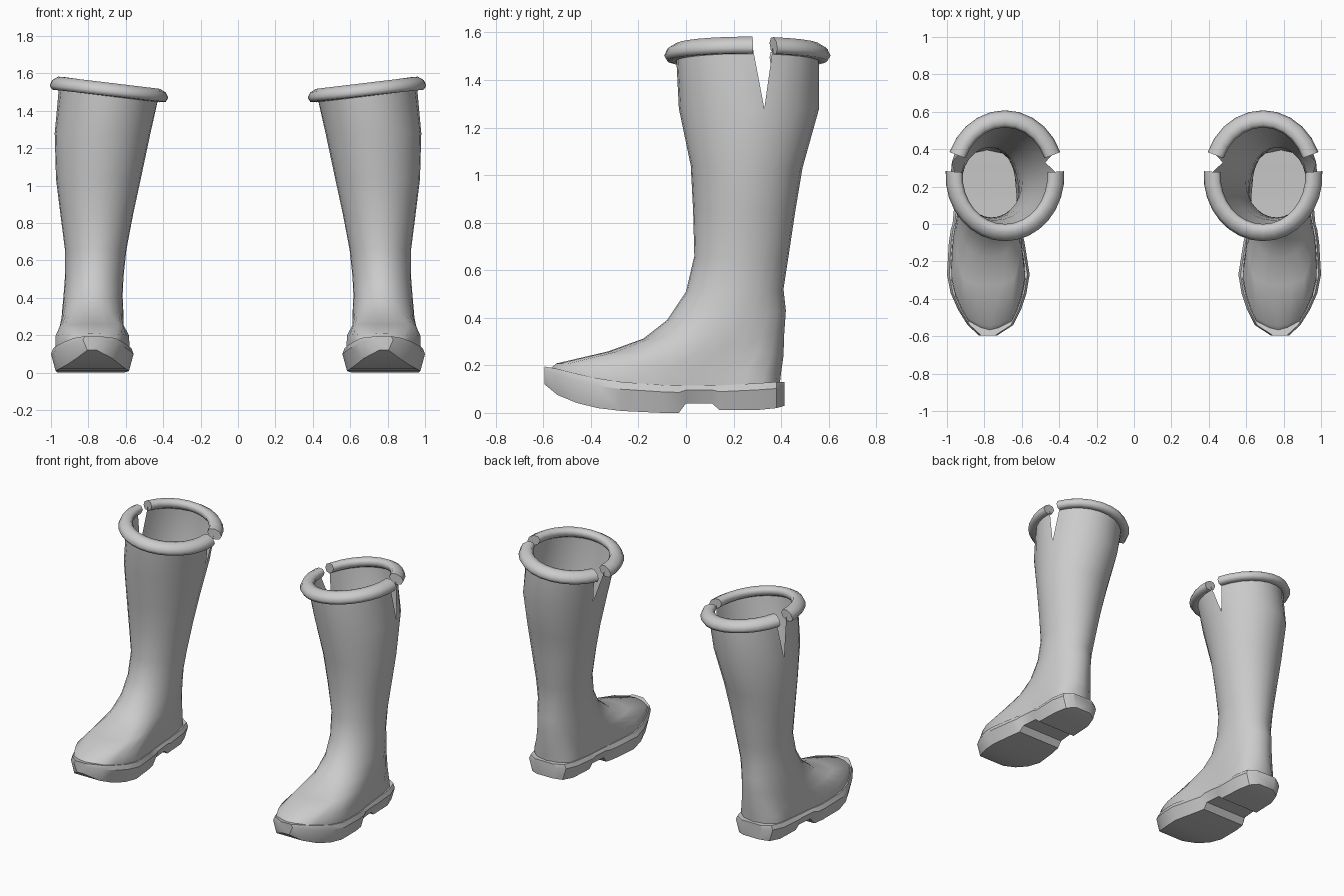
import bpy, bmesh, math
from mathutils import Vector

if "Cube" in bpy.data.objects:
    bpy.data.objects.remove(bpy.data.objects["Cube"])

grey = bpy.data.materials.new("grey rubber")
grey.diffuse_color = (0.6, 0.6, 0.6, 1)
grey.use_nodes = True
grey.node_tree.nodes["Principled BSDF"].inputs["Base Color"].default_value = grey.diffuse_color

SEAM = 0.22  # angle where the front and back panels meet


def finish(name, bm, angle):
    """Turn a bmesh into a mirrored, smooth shaded pair of parts."""
    bmesh.ops.remove_doubles(bm, verts=bm.verts, dist=0.0005)
    bmesh.ops.recalc_face_normals(bm, faces=bm.faces)
    mesh = bpy.data.meshes.new(name)
    bm.to_mesh(mesh)
    bm.free()
    mesh.materials.append(grey)
    ob = bpy.data.objects.new(name, mesh)
    bpy.context.collection.objects.link(ob)
    bpy.ops.object.select_all(action='DESELECT')
    ob.select_set(True)
    bpy.context.view_layer.objects.active = ob
    bpy.ops.object.shade_smooth_by_angle(angle=math.radians(angle))
    mod = ob.modifiers.new("pair", 'MIRROR')
    mod.use_mirror_merge = False


def loft(bm, rows, closed=False, caps=False):
    """Skin a list of point rows with quads."""
    grid = [[bm.verts.new(p) for p in row] for row in rows]
    n = len(grid[0])
    for a, b in zip(grid, grid[1:]):
        for i in range(n if closed else n - 1):
            j = (i + 1) % n
            bm.faces.new((a[i], a[j], b[j], b[i]))
    if caps:
        bm.faces.new(grid[0])
        bm.faces.new(grid[-1])


# Sole stations from toe to heel: y, inner x, outer x, bottom z, top z
STATIONS = [
    (-0.595, 0.73, 0.83, 0.120, 0.195),
    (-0.54, 0.645, 0.89, 0.075, 0.185),
    (-0.46, 0.605, 0.94, 0.042, 0.165),
    (-0.37, 0.575, 0.98, 0.020, 0.145),
    (-0.27, 0.558, 1.00, 0.008, 0.130),
    (-0.10, 0.585, 0.99, 0.000, 0.118),
    (-0.03, 0.60, 0.98, 0.000, 0.115),
    (0.00, 0.60, 0.97, 0.040, 0.115),
    (0.11, 0.61, 0.96, 0.040, 0.115),
    (0.14, 0.61, 0.955, 0.012, 0.115),
    (0.30, 0.62, 0.95, 0.012, 0.125),
    (0.38, 0.645, 0.925, 0.020, 0.130),
    (0.415, 0.70, 0.87, 0.030, 0.130),
]


def foot_at(y):
    """Inner x, outer x and top z of the sole at a given y."""
    y = min(max(y, STATIONS[0][0]), STATIONS[-1][0])
    for a, b in zip(STATIONS, STATIONS[1:]):
        if y <= b[0]:
            t = (y - a[0]) / (b[0] - a[0])
            return [a[k] + (b[k] - a[k]) * t for k in (1, 2, 4)]


# Sole with raised toe, instep recess and heel
bm = bmesh.new()
rows = []
for y, x0, x1, zb, zt in STATIONS:
    zm = zb + (zt - zb) * 0.75
    rows.append([Vector(p) for p in (
        (x0 + 0.025, y, zb), (x0, y, zm), (x0 + 0.012, y, zt),
        (x1 - 0.012, y, zt), (x1, y, zm), (x1 - 0.025, y, zb))])
loft(bm, rows, closed=True, caps=True)
finish("sole", bm, 35)

# Upper rings: front y, front z, back y, back z, inner x, outer x, foot blend
RINGS = [
    (-0.57, 0.185, 0.395, 0.12, 0.575, 0.98, 1.0),
    (-0.545, 0.208, 0.40, 0.17, 0.585, 0.968, 0.9),
    (-0.33, 0.258, 0.41, 0.24, 0.595, 0.955, 0.5),
    (-0.18, 0.312, 0.413, 0.33, 0.605, 0.945, 0.2),
    (-0.08, 0.39, 0.42, 0.43, 0.617, 0.933, 0.0),
    (0.00, 0.51, 0.41, 0.52, 0.612, 0.925, 0.0),
    (0.035, 0.66, 0.43, 0.65, 0.597, 0.925, 0.0),
    (0.03, 0.85, 0.46, 0.85, 0.56, 0.95, 0.0),
    (0.02, 1.04, 0.49, 1.03, 0.52, 0.973, 0.0),
    (-0.03, 1.28, 0.56, 1.28, 0.468, 0.98, 0.0),
]


def angles(front, gap):
    """Angles along the front or back panel, leaving a gap at the seams."""
    if front:
        a, b, n = SEAM - gap, -math.pi - SEAM + gap, 17
    else:
        a, b, n = SEAM + gap, math.pi - SEAM - gap, 11
    return [a + (b - a) * i / (n - 1) for i in range(n)]


def ring_point(ring, ang):
    yf, zf, yb, zb, x0, x1, t = ring
    c, s = math.cos(ang), math.sin(ang)
    y = (yf + yb) / 2 + (yb - yf) / 2 * s
    x = (x0 + x1) / 2 + (x1 - x0) / 2 * c
    z = zf + (zb - zf) * (y - yf) / (yb - yf)
    if t:
        f0, f1, ft = foot_at(y)
        half = (f1 - f0) / 2 - 0.018 - 0.02 * (1 - t)
        fx = (f0 + f1) / 2 + half * max(-1, min(1, 2.5 * c))
        x += (fx - x) * t
        if t == 1.0:
            z = ft - 0.004
    return Vector((x, y, z))


def rim_point(ang, grow=0.0):
    """Point on the slanted top edge of the shaft."""
    x = 0.69 + (0.268 + grow) * math.cos(ang)
    y = 0.258 + (0.30 + grow) * math.sin(ang)
    return Vector((x, y, 1.515 + 0.12 * (x - 0.7)))


# Upper: front and back panels welded up to the side notches
bm = bmesh.new()
for front in (True, False):
    rows = [[ring_point(r, a) for a in angles(front, 0)] for r in RINGS]
    rows.append([rim_point(a) for a in angles(front, 0.15)])
    loft(bm, rows)
finish("boot_upper", bm, 60)

# Rolled cuffs along the top of each panel
for front, name in ((True, "front_cuff"), (False, "back_cuff")):
    bm = bmesh.new()
    rows = []
    for a in angles(front, 0.15):
        mid = rim_point(a, 0.004)
        out = (rim_point(a, 0.1) - rim_point(a)).normalized()
        out.z = -0.25  # outer lip hangs slightly
        rows.append([mid + out * 0.046 * math.cos(k * math.pi / 4)
                     + Vector((0, 0, 0.036 * math.sin(k * math.pi / 4)))
                     for k in range(8)])
    loft(bm, rows, closed=True, caps=True)
    finish(name, bm, 60)
